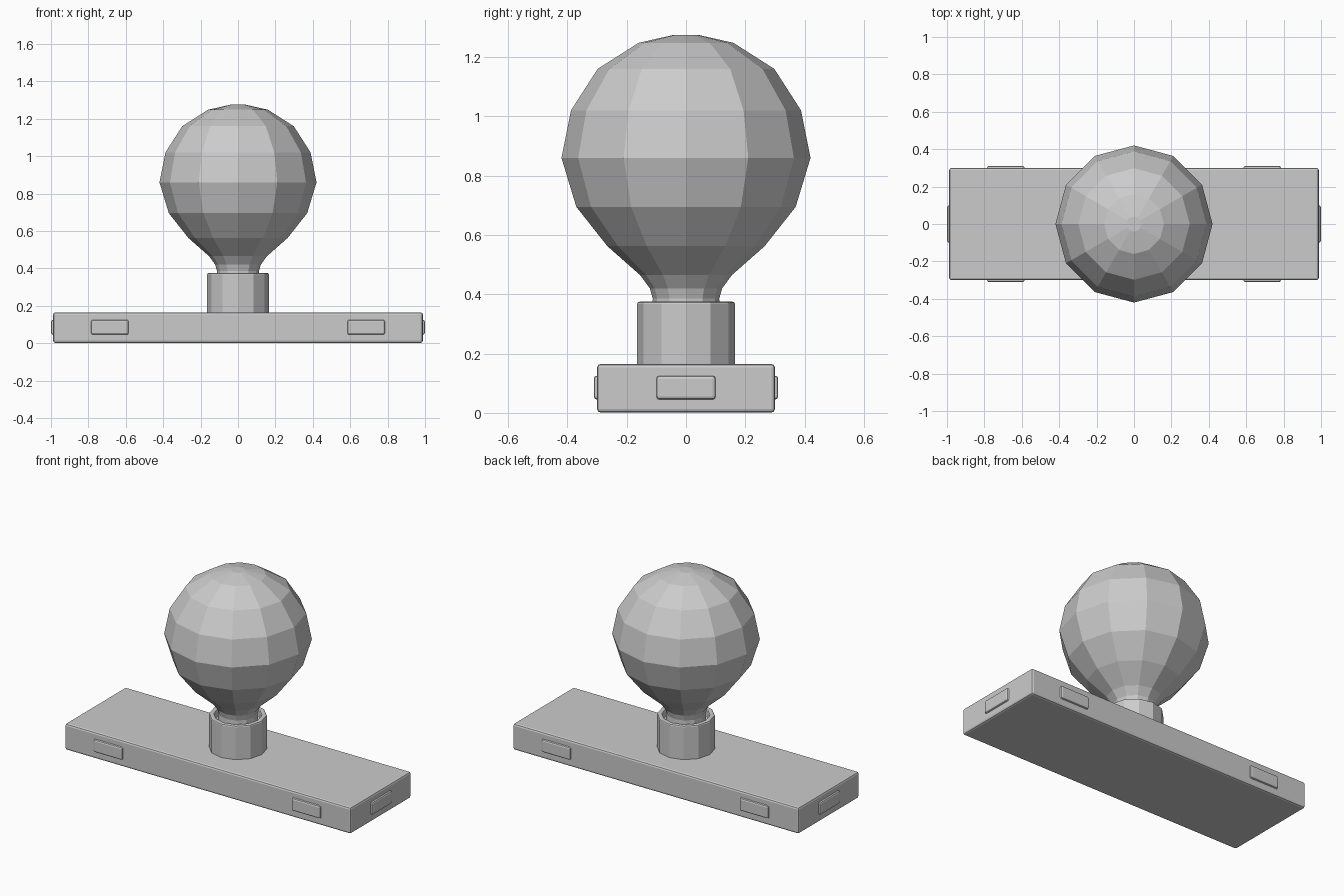
import bpy, bmesh
from math import cos, sin, tau, radians

if "Cube" in bpy.data.objects:
    bpy.data.objects.remove(bpy.data.objects["Cube"])

SIDES = 12


def finish(bm, name, bevel=0.0):
    mesh = bpy.data.meshes.new(name)
    bmesh.ops.recalc_face_normals(bm, faces=bm.faces)
    bm.to_mesh(mesh)
    bm.free()
    obj = bpy.data.objects.new(name, mesh)
    bpy.context.collection.objects.link(obj)
    if bevel:
        mod = obj.modifiers.new("soft_edges", 'BEVEL')
        mod.width = bevel
        mod.segments = 2
        mod.limit_method = 'ANGLE'
        mod.angle_limit = radians(40)
    return obj


def box(name, centre, size, bevel):
    bm = bmesh.new()
    bmesh.ops.create_cube(bm, size=1)
    bmesh.ops.scale(bm, vec=size, verts=bm.verts)
    bmesh.ops.translate(bm, vec=centre, verts=bm.verts)
    return finish(bm, name, bevel)


def lathe(name, profile, bevel=0.0):
    """Turn (radius, z) points around z, capping both ends."""
    bm = bmesh.new()
    rings = [[bm.verts.new((r * cos(tau * i / SIDES), r * sin(tau * i / SIDES), z))
              for i in range(SIDES)] for r, z in profile]
    for a, b in zip(rings, rings[1:]):
        for i in range(SIDES):
            j = (i + 1) % SIDES
            bm.faces.new((a[i], a[j], b[j], b[i]))
    bm.faces.new(rings[0])
    bm.faces.new(rings[-1])
    return finish(bm, name, bevel)


# Base plate
box("base_plate", (0, 0, 0.083), (1.976, 0.6, 0.164), 0.012)

# Raised tabs on the long and short edges
for s, side in ((-1, "front"), (1, "back")):
    for t, hand in ((-1, "left"), (1, "right")):
        box(f"{side}_tab_{hand}", (t * 0.685, s * 0.29, 0.085), (0.2, 0.042, 0.08), 0.01)
for s, side in ((-1, "left"), (1, "right")):
    box(f"{side}_end_tab", (s * 0.978, 0, 0.085), (0.042, 0.2, 0.08), 0.01)

# Hollow socket with a rounded rim
lathe("socket", [(0.165, 0.155), (0.165, 0.375), (0.135, 0.375), (0.135, 0.33)], 0.008)

# Faceted bulb with its neck running into the socket
lathe("bulb", [(0.115, 0.31), (0.112, 0.385), (0.122, 0.42), (0.155, 0.465),
               (0.265, 0.562), (0.37, 0.695), (0.42, 0.86), (0.388, 1.02),
               (0.298, 1.16), (0.16, 1.248), (0.04, 1.275)])
